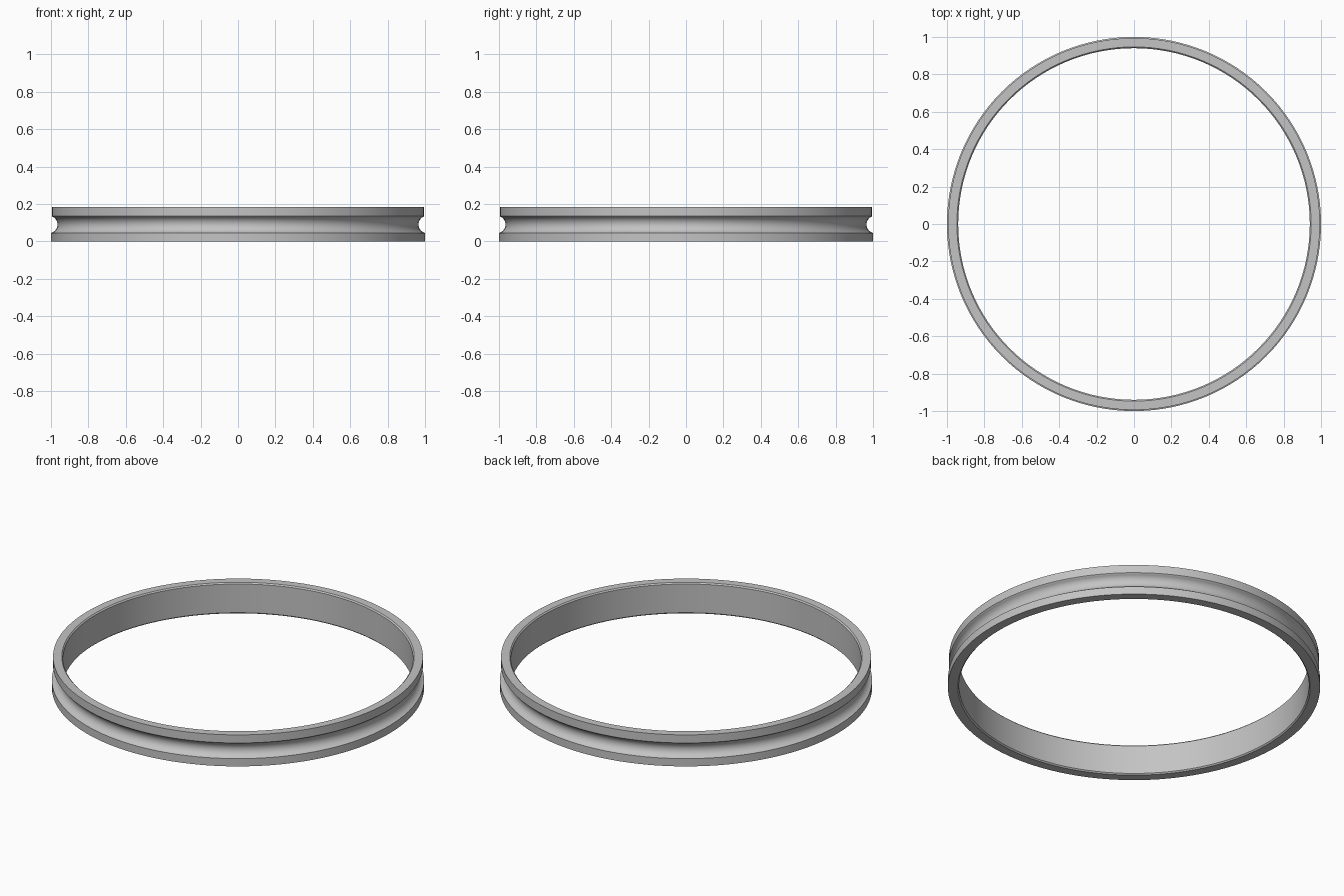
import bpy, bmesh
from math import sin, cos, radians, tau
from mathutils import Vector

cube = bpy.data.objects.get("Cube")
if cube:
    bpy.data.objects.remove(cube, do_unlink=True)

HEIGHT = 0.184
INNER = 0.94
LOWER, UPPER = 1.0, 0.994      # outer radii of the two flanges
CHAMFER = 0.007
SEGMENTS = 128

# Plain grey metal
grey = bpy.data.materials.new("grey metal")
grey.use_nodes = True
colour = (0.55, 0.55, 0.55, 1)
grey.diffuse_color = colour
grey.node_tree.nodes["Principled BSDF"].inputs["Base Color"].default_value = colour

# Cross-section (radius, height): lower flange, round groove, upper flange, bore
profile = [(INNER + CHAMFER, 0), (LOWER, 0)]
groove_r, groove_x, groove_z = 0.0464, 1.0114, 0.091
steps = 14
for i in range(steps + 1):
    a = radians(-76 + 152 * i / steps)
    radius = groove_x - groove_r * cos(a)
    limit = LOWER if a < 0 else UPPER
    profile.append((min(radius, limit), groove_z + groove_r * sin(a)))
profile += [(UPPER, HEIGHT), (INNER + CHAMFER, HEIGHT),
            (INNER, HEIGHT - CHAMFER), (INNER, CHAMFER)]

# Revolve the closed section around the vertical axis
bm = bmesh.new()
verts = [bm.verts.new((r, 0, z)) for r, z in profile]
edges = [bm.edges.new((v, verts[(i + 1) % len(verts)])) for i, v in enumerate(verts)]
bmesh.ops.spin(bm, geom=verts + edges, cent=Vector(), axis=Vector((0, 0, 1)),
               angle=tau, steps=SEGMENTS, use_merge=True)
bmesh.ops.remove_doubles(bm, verts=bm.verts[:], dist=0.0001)
bmesh.ops.recalc_face_normals(bm, faces=bm.faces[:])
mesh = bpy.data.meshes.new("grooved_ring")
bm.to_mesh(mesh)
bm.free()
mesh.materials.append(grey)

ring = bpy.data.objects.new("grooved_ring", mesh)
bpy.context.collection.objects.link(ring)
bpy.ops.object.select_all(action="DESELECT")
ring.select_set(True)
bpy.context.view_layer.objects.active = ring
bpy.ops.object.shade_smooth_by_angle(angle=radians(30))
